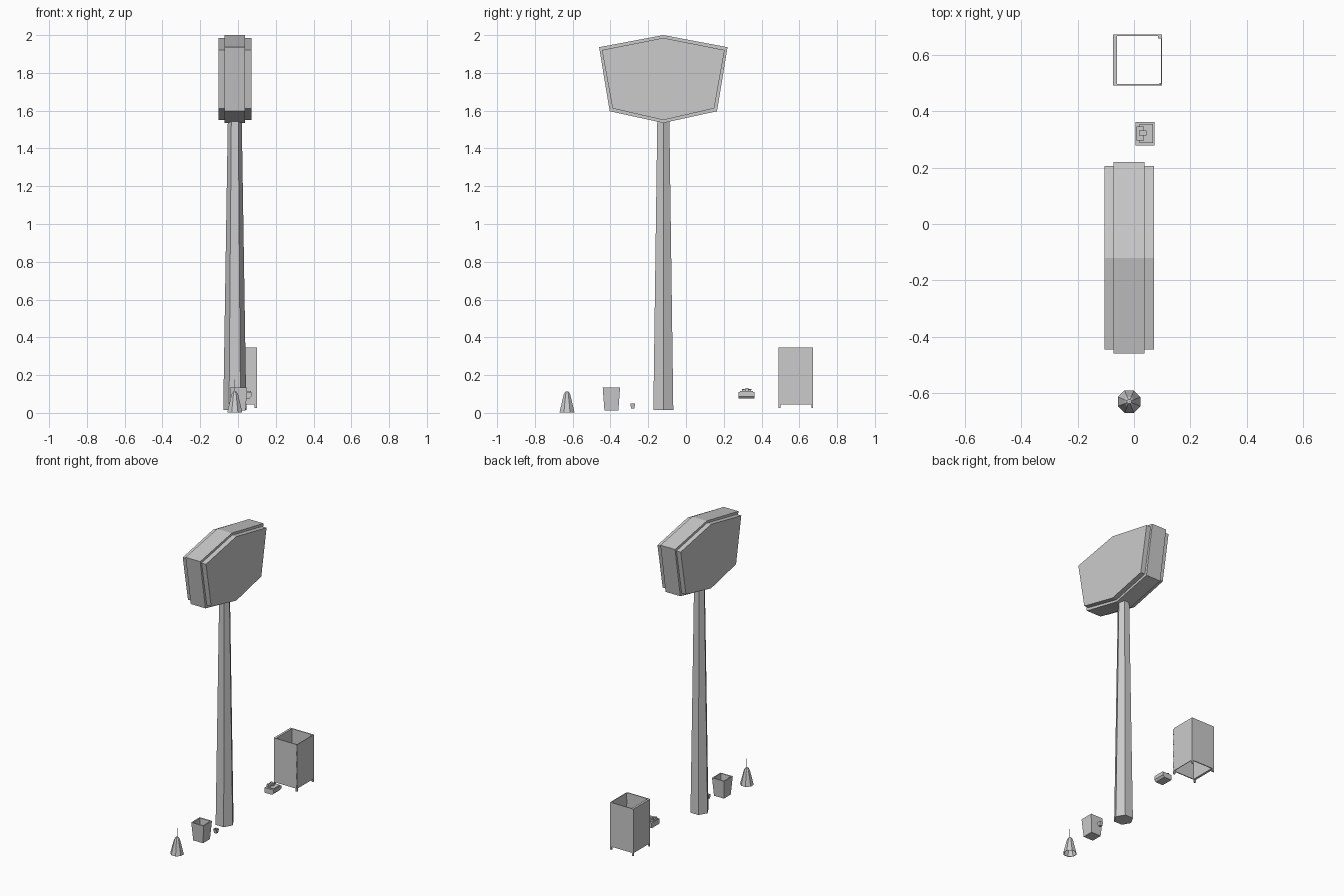
import bpy, bmesh, math
from mathutils import Vector

if "Cube" in bpy.data.objects:
    bpy.data.objects.remove(bpy.data.objects["Cube"])


def finish(bm, name):
    bmesh.ops.recalc_face_normals(bm, faces=bm.faces)
    mesh = bpy.data.meshes.new(name)
    bm.to_mesh(mesh)
    bm.free()
    ob = bpy.data.objects.new(name, mesh)
    bpy.context.collection.objects.link(ob)
    return ob


def loft(name, rings, cap_start=True, cap_end=True):
    """Skin a list of equal-length point rings."""
    bm = bmesh.new()
    vs = [[bm.verts.new(p) for p in r] for r in rings]
    n = len(vs[0])
    for a, b in zip(vs, vs[1:]):
        for i in range(n):
            j = (i + 1) % n
            bm.faces.new((a[i], a[j], b[j], b[i]))
    if cap_start:
        bm.faces.new(vs[0])
    if cap_end:
        bm.faces.new(vs[-1])
    return finish(bm, name)


def box(name, x0, x1, y0, y1, z0, z1):
    return loft(name, [rect(x0, x1, y0, y1, z) for z in (z0, z1)])


def rect(x0, x1, y0, y1, z):
    return [(x0, y0, z), (x1, y0, z), (x1, y1, z), (x0, y1, z)]


def ngon(cx, cy, r, z, n, turn=0.0):
    return [(cx + r * math.cos(2 * math.pi * (i + turn) / n),
             cy + r * math.sin(2 * math.pi * (i + turn) / n), z) for i in range(n)]


def prism_x(name, profile, x0, x1):
    return loft(name, [[(x, y, z) for y, z in profile] for x in (x0, x1)])


def square(cx, cy, h, z):
    return rect(cx - h, cx + h, cy - h, cy + h, z)


def cup(name, cx, cy, r0, r1, z0, z1, wall):
    """Tapered square vessel with an open top."""
    loft(name, [square(cx, cy, r0, z0), square(cx, cy, r1, z1),
                square(cx, cy, r1 - wall, z1), square(cx, cy, r0 - wall, z0 + wall)])


# Sign head: wide rim band with a slightly smaller, deeper panel
def hexagon(d):
    half = [(0.34 - d, 1.936 - d), (0.284 - d, 1.597 + d)]
    right = [(-0.12 + y, z) for y, z in half]
    left = [(-0.12 - y, z) for y, z in reversed(half)]
    return [(-0.12, 2.0 - d)] + right + [(-0.12, 1.535 + d)] + left


prism_x("sign_rim", hexagon(0), -0.072, 0.038)
prism_x("sign_panels", hexagon(0.015), -0.104, 0.071)

# Tapered six-sided pole
loft("sign_pole", [ngon(-0.017, -0.12, 0.061, 0.015, 6),
                   ngon(-0.017, -0.12, 0.037, 1.545, 6)])

# Cabinet: open shell, door, hinges and corner feet
cx0, cx1, cy0, cy1 = -0.075, 0.1, 0.491, 0.672
box("cabinet_back", cx0, -0.06, cy0, cy1, 0.045, 0.345)
for name, y in (("cabinet_side_front", cy0), ("cabinet_side_rear", cy1 - 0.006)):
    box(name, -0.06, cx1 - 0.004, y, y + 0.006, 0.045, 0.345)
box("cabinet_door", cx1 - 0.004, cx1, cy0 + 0.007, 0.655, 0.045, 0.345)
box("cabinet_lock_strip", cx1 - 0.005, cx1 - 0.001, 0.655, cy1, 0.045, 0.345)
box("cabinet_latch", 0.086, cx1 - 0.005, 0.658, cy1 - 0.006, 0.33, 0.345)
for z in (0.1, 0.18, 0.26, 0.33):
    box("cabinet_hinge", cx1 - 0.006, cx1, cy0, cy0 + 0.009, z - 0.03, z + 0.008)
for x in (cx0, cx1 - 0.012):
    for y in (cy0, cy1 - 0.008):
        box("cabinet_foot", x, x + 0.012, y, y + 0.008, 0.025, 0.046)

# Small desk device: chamfered body, raised top, knob and two dials
body = [(0.005, 0.075), (0.06, 0.075), (0.072, 0.088), (0.072, 0.11), (0.005, 0.11)]
loft("device_body", [[(x, y, z) for x, z in body] for y in (0.279, 0.362)])
box("device_top", 0.02, 0.068, 0.287, 0.354, 0.109, 0.116)
box("device_ledge", 0.008, 0.035, 0.297, 0.345, 0.109, 0.123)
box("device_knob", 0.018, 0.044, 0.314, 0.332, 0.115, 0.133)
for y in (0.303, 0.339):
    loft("device_dial", [ngon(0.013, y, 0.007, z, 8) for z in (0.122, 0.127)])

# Waste bin and little cup
cup("bin", 0.003, -0.395, 0.037, 0.046, 0.012, 0.135, 0.008)
cup("small_cup", 0.033, -0.282, 0.009, 0.013, 0.024, 0.051, 0.004)

# Hanging lamp: eight-sided hollow shade, bulb and rod
lx, ly = -0.017, -0.63
outer = [(0.043, 0.002), (0.039, 0.018), (0.023, 0.082), (0.018, 0.1), (0.008, 0.114)]
inner = [(0.006, 0.108), (0.015, 0.097), (0.02, 0.08), (0.036, 0.018), (0.04, 0.002)]
rings = [ngon(lx, ly, r, z, 8, 0.5) for r, z in outer + inner]
outer_ct = len(outer)
loft("lamp_shade", rings[:outer_ct], False, True)
loft("lamp_shade_lining", rings[outer_ct:] + rings[:1], True, False)
loft("lamp_rod", [ngon(lx, ly, 0.0015, z, 6) for z in (0.11, 0.176)])
loft("lamp_bulb", [ngon(lx, ly, r, z, 8, 0.5) for r, z in
                   ((0.006, 0.03), (0.014, 0.04), (0.014, 0.052), (0.006, 0.07), (0.006, 0.1))])
